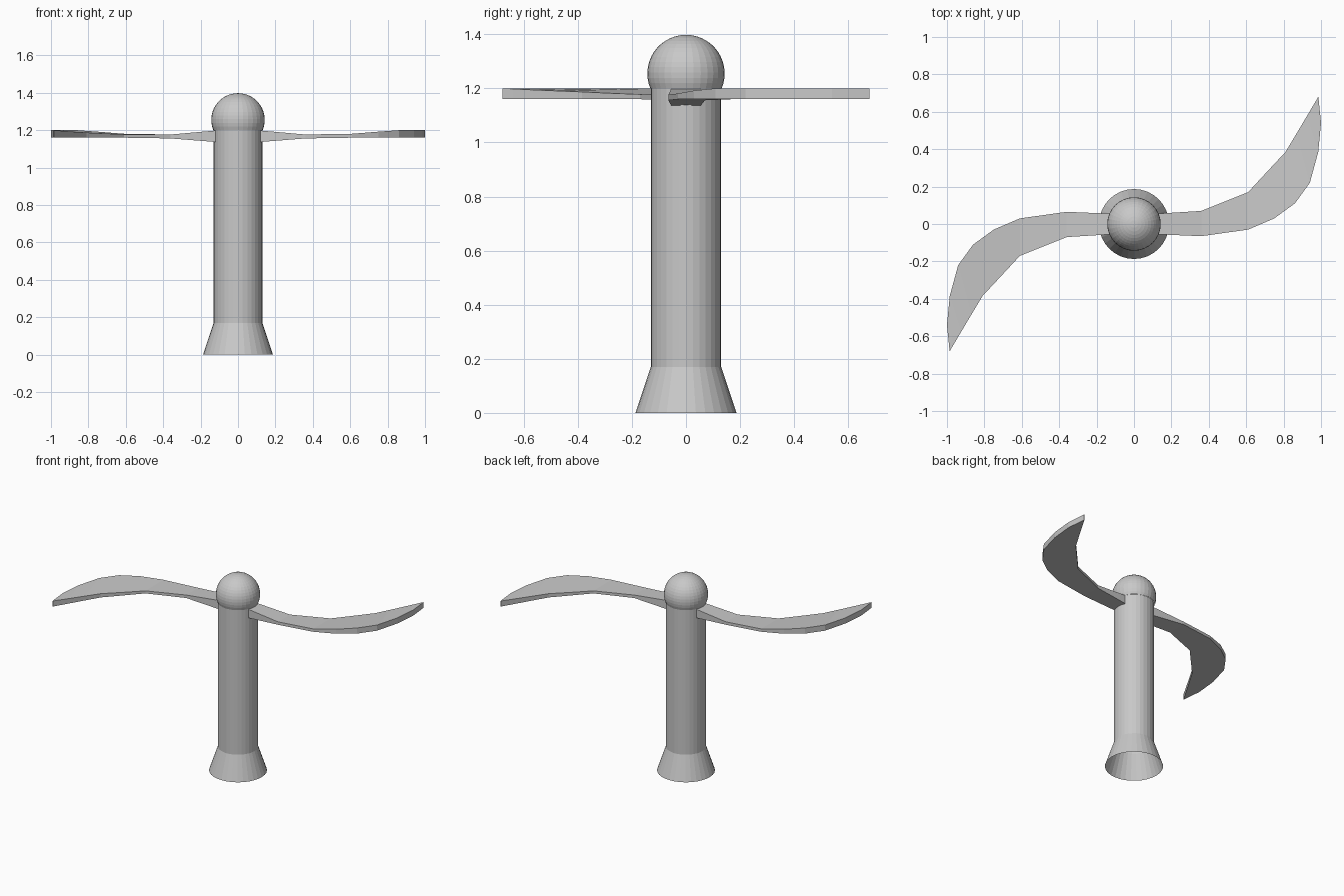
import bpy, bmesh, math

if "Cube" in bpy.data.objects:
    bpy.data.objects.remove(bpy.data.objects["Cube"])

grey = bpy.data.materials.new("plain grey")
grey.diffuse_color = (0.58, 0.58, 0.58, 1)
grey.use_nodes = True
grey.node_tree.nodes["Principled BSDF"].inputs["Base Color"].default_value = grey.diffuse_color


def finish(name, bm):
    bmesh.ops.recalc_face_normals(bm, faces=bm.faces)
    me = bpy.data.meshes.new(name)
    bm.to_mesh(me)
    bm.free()
    me.materials.append(grey)
    ob = bpy.data.objects.new(name, me)
    bpy.context.collection.objects.link(ob)
    return ob


def lathe(name, profile, sides=32):
    """Revolve (radius, z) points around z; a zero radius closes the end."""
    bm = bmesh.new()
    rings = []
    for r, z in profile:
        if r < 1e-4:
            rings.append([bm.verts.new((0, 0, z))] * sides)
        else:
            rings.append([bm.verts.new((r * math.cos(2 * math.pi * i / sides),
                                        r * math.sin(2 * math.pi * i / sides), z))
                          for i in range(sides)])
    for a, b in zip(rings, rings[1:]):
        for i in range(sides):
            j = (i + 1) % sides
            bm.faces.new(list(dict.fromkeys((a[i], a[j], b[j], b[i]))))
    return finish(name, bm)


# Open flared foot and straight post
lathe("flared_foot", [(0.187, 0), (0.13, 0.17)])
lathe("post", [(0.13, 0.17), (0.13, 1.2)])

# Ball on top, cut off where it meets the post
R, CZ = 0.143, 1.255
start = math.asin((1.2 - CZ) / R)
ball = []
for k in range(15):
    a = start + (math.pi / 2 - start) * k / 14
    ball.append((R * math.cos(a), CZ + R * math.sin(a)))
lathe("ball_top", ball)

# Blade stations: outer x, y, top z / inner x, y, top z / bottom z
STATIONS = [
    (0.12, -0.055, 1.198, 0.12, 0.055, 1.198, 1.137),
    (0.36, -0.065, 1.177, 0.36, 0.070, 1.177, 1.156),
    (0.61, -0.030, 1.181, 0.61, 0.170, 1.178, 1.16),
    (0.75, 0.030, 1.192, 0.71, 0.278, 1.182, 1.16),
    (0.86, 0.110, 1.200, 0.81, 0.385, 1.187, 1.16),
    (0.94, 0.220, 1.200, 0.87, 0.485, 1.191, 1.16),
    (0.985, 0.385, 1.200, 0.925, 0.578, 1.195, 1.16),
    (1.00, 0.540, 1.200, 0.96, 0.637, 1.198, 1.16),
    (0.986, 0.678, 1.200, 0.984, 0.678, 1.200, 1.16),
]


def blade(name, s):
    """Curved blade; s = -1 turns it half way round the post."""
    bm = bmesh.new()
    secs = []
    for ox, oy, oz, ix, iy, iz, b in STATIONS:
        secs.append([bm.verts.new(p) for p in (
            (s * ox, s * oy, oz), (s * ix, s * iy, iz),
            (s * ix, s * iy, b), (s * ox, s * oy, b))])
    for a, c in zip(secs, secs[1:]):
        for i in range(4):
            j = (i + 1) % 4
            bm.faces.new((a[i], a[j], c[j], c[i]))
    bm.faces.new(secs[0])
    bm.faces.new(secs[-1])
    return finish(name, bm)


blade("right_blade", 1)
blade("left_blade", -1)
